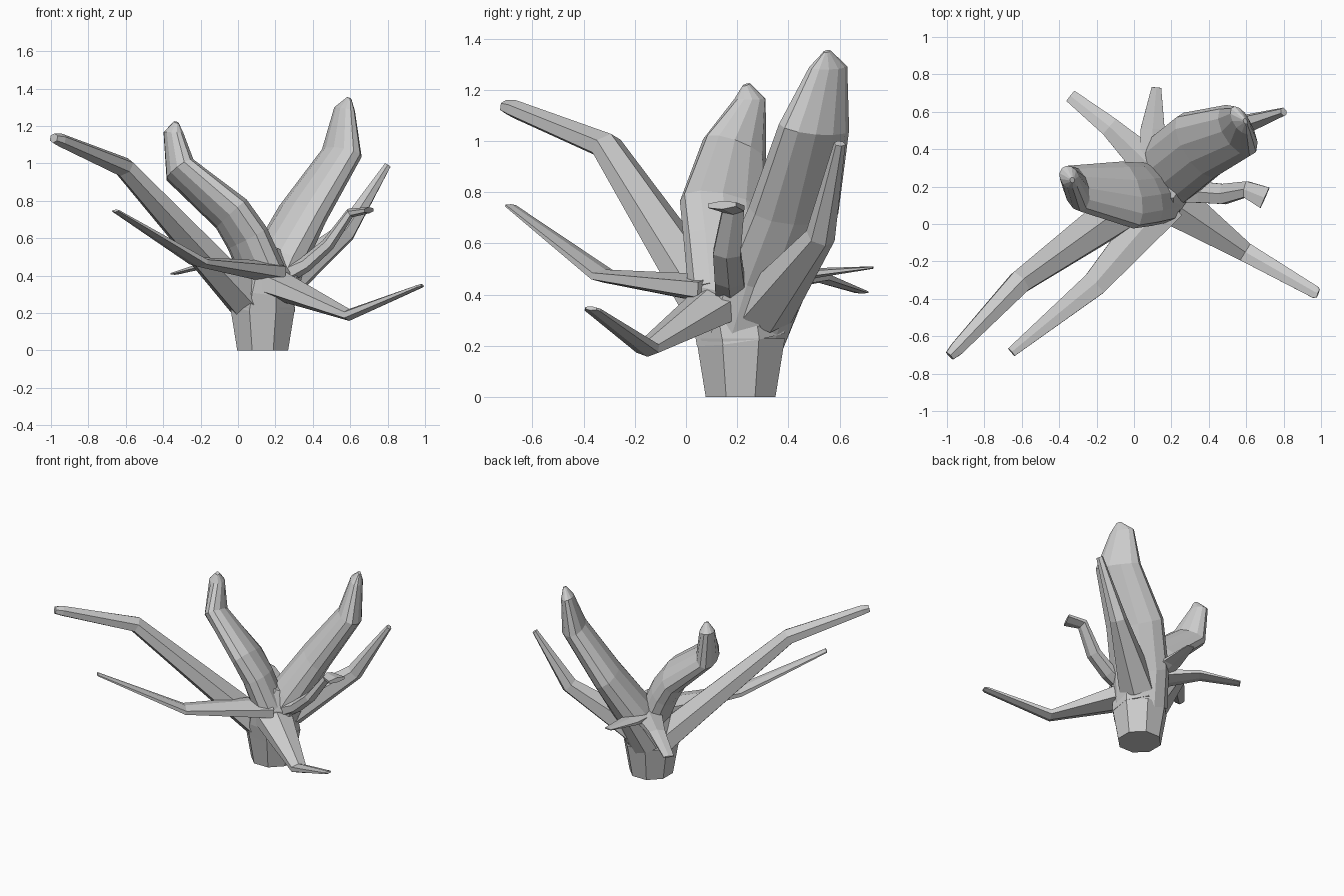
import bpy, bmesh, math
from mathutils import Vector


def limb(name, pts, sides=6, wide=None):
    """Loft through (x, y, z, half_width, half_thickness); width axis is horizontal by default."""
    P = [Vector(p[:3]) for p in pts]
    w0 = Vector(wide).normalized() if wide else (P[-1] - P[0]).cross(Vector((0, 0, 1))).normalized()
    grow = 1.03 / math.cos(math.pi / sides)
    bm = bmesh.new()
    rings = []
    for i, p in enumerate(pts):
        t = Vector()
        if i > 0:
            t += (P[i] - P[i - 1]).normalized()
        if i < len(P) - 1:
            t += (P[i + 1] - P[i]).normalized()
        t.normalize()
        w = (w0 - t * w0.dot(t)).normalized()
        n = t.cross(w)
        ring = []
        for k in range(sides):
            a = 2 * math.pi * (k + 0.5) / sides
            ring.append(bm.verts.new(P[i] + (w * math.cos(a) * p[3] + n * math.sin(a) * p[4]) * grow))
        rings.append(ring)
    for a, b in zip(rings, rings[1:]):
        for k in range(sides):
            j = (k + 1) % sides
            bm.faces.new((a[k], a[j], b[j], b[k]))
    bm.faces.new(rings[0][::-1])
    bm.faces.new(rings[-1])
    bmesh.ops.recalc_face_normals(bm, faces=bm.faces)
    me = bpy.data.meshes.new(name)
    bm.to_mesh(me)
    bm.free()
    ob = bpy.data.objects.new(name, me)
    bpy.context.collection.objects.link(ob)
    return ob


# Octagonal trunk and hub
limb("trunk", [(.132, .213, 0, .132, .132), (.132, .213, .23, .168, .168)], 8, (1, 0, 0))
limb("hub", [(.132, .213, .23, .168, .168), (.14, .2, .32, .15, .17), (.16, .19, .44, .12, .165),
             (.19, .21, .54, .05, .07)], 8, (1, 0, 0))

# Two broad blade-like branches, both turned the same way
limb("left_broad_branch", [(.14, .17, .40, .16, .10), (.05, .16, .60, .17, .095), (-.035, .155, .73, .178, .088),
                           (-.31, .19, .965, .127, .07), (-.345, .25, 1.165, .06, .048),
                           (-.33, .235, 1.22, .015, .012)], 12, (-.47, .88, 0))
limb("right_broad_branch", [(.13, .22, .25, .17, .15), (.21, .31, .47, .185, .12), (.345, .42, .73, .185, .098),
                            (.555, .50, 1.055, .145, .08), (.57, .555, 1.29, .078, .04),
                            (.595, .55, 1.35, .015, .01)], 12, (-.53, .85, 0))

# Slender branches: root, elbow, tip
slender = {
    "long_left_branch": [(.06, .17, .25, .12, .085), (-.61, -.31, .98, .06, .046),
                         (-.95, -.67, 1.125, .036, .03), (-.985, -.705, 1.135, .026, .022)],
    "front_left_branch": [(.17, .12, .42, .11, .05), (-.21, -.32, .473, .065, .022),
                          (-.655, -.685, .747, .026, .006)],
    "front_right_branch": [(.17, .14, .37, .12, .075), (.595, -.15, .19, .05, .027),
                           (.97, -.365, .342, .032, .009), (.985, -.37, .347, .022, .007)],
    "back_right_branch": [(.22, .30, .34, .11, .09), (.575, .525, .63, .05, .048), (.80, .60, .99, .02, .016)],
    "hooked_branch": [(.20, .18, .38, .06, .05), (.36, .17, .46, .055, .035), (.48, .16, .565, .052, .03),
                      (.60, .185, .735, .042, .022), (.70, .14, .75, .058, .014)],
    "back_left_branch": [(.10, .30, .45, .09, .04), (-.13, .52, .468, .052, .018), (-.34, .685, .41, .034, .005)],
    "back_branch": [(.10, .30, .46, .07, .04), (.10, .51, .485, .062, .016), (.12, .73, .506, .025, .004)],
}
for name, pts in slender.items():
    limb(name, pts)
